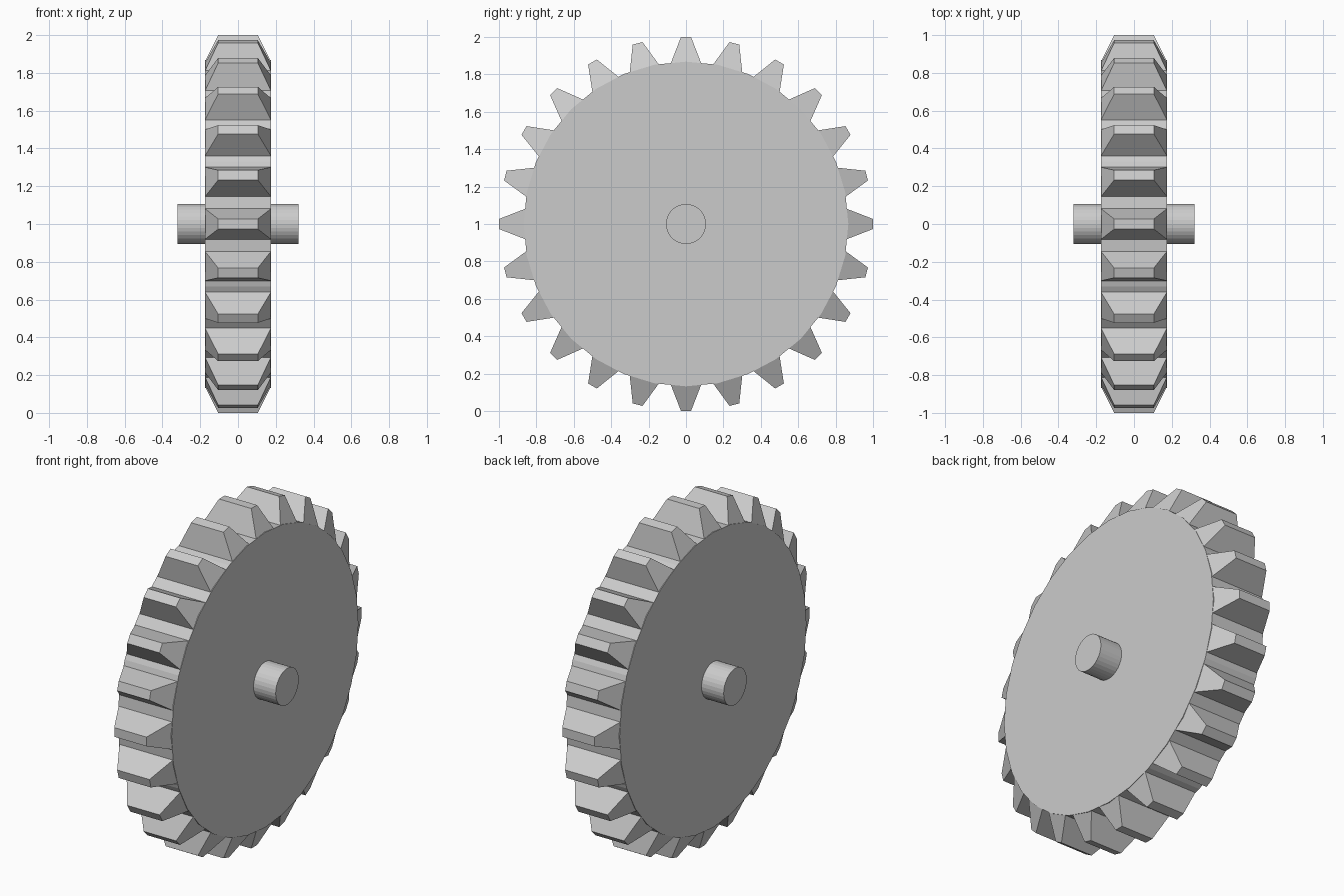
import bpy
import bmesh
from math import pi, radians
from mathutils import Matrix

cube = bpy.data.objects.get("Cube")
if cube:
    bpy.data.objects.remove(cube, do_unlink=True)

CENTRE = Matrix.Translation((0, 0, 1))
TEETH = 24

grey = bpy.data.materials.new("plain grey")
grey.use_nodes = True
colour = (0.6, 0.6, 0.6, 1)
grey.diffuse_color = colour
grey.node_tree.nodes["Principled BSDF"].inputs["Base Color"].default_value = colour


def finish(name, bm):
    bmesh.ops.recalc_face_normals(bm, faces=bm.faces)
    mesh = bpy.data.meshes.new(name)
    bm.to_mesh(mesh)
    bm.free()
    mesh.materials.append(grey)
    bpy.context.collection.objects.link(bpy.data.objects.new(name, mesh))


def cylinder(name, radius, length):
    """Flat-sided cylinder lying along x at the gear centre."""
    bm = bmesh.new()
    bmesh.ops.create_cone(bm, cap_ends=True, segments=32, radius1=radius,
                          radius2=radius, depth=length,
                          matrix=CENTRE @ Matrix.Rotation(pi / 2, 4, 'Y'))
    finish(name, bm)


# Wheel body and the axle through it
cylinder("gear_disc", 0.868, 0.352)
cylinder("axle", 0.107, 0.64)

# Ring of teeth, each tapering both along the axle and around the rim
bm = bmesh.new()
for i in range(TEETH):
    turn = CENTRE @ Matrix.Rotation(radians(360 / TEETH * i), 4, 'X')
    tooth = bmesh.ops.create_cube(bm, size=2)["verts"]
    for v in tooth:
        tip = v.co.z > 0
        v.co.x *= 0.105 if tip else 0.175
        v.co.y *= 0.027 if tip else 0.081
        v.co.z = 1.0 if tip else 0.86
        v.co = turn @ v.co
finish("gear_teeth", bm)
